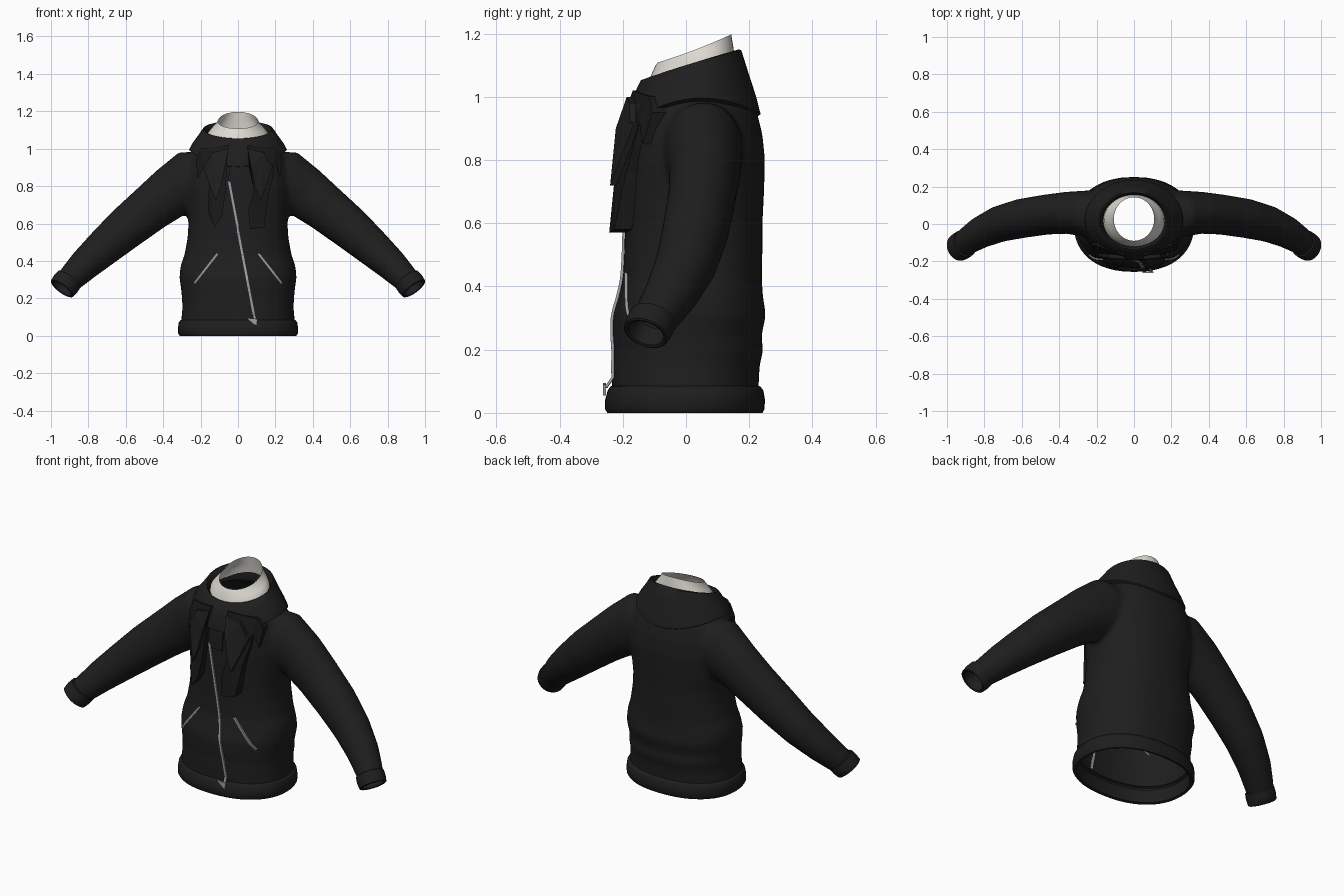
import bpy, bmesh, math
from mathutils import Vector
from mathutils.bvhtree import BVHTree

if "Cube" in bpy.data.objects:
    bpy.data.objects.remove(bpy.data.objects["Cube"])

N = 48


def material(name, rgb):
    m = bpy.data.materials.new(name)
    m.diffuse_color = (*rgb, 1)
    m.use_nodes = True
    m.node_tree.nodes["Principled BSDF"].inputs["Base Color"].default_value = m.diffuse_color
    return m


BLACK = material("black_fabric", (0.013, 0.013, 0.013))
DARK = material("dark_lining", (0.009, 0.009, 0.009))
WHITE = material("white_shirt", (0.72, 0.70, 0.64))
GREY = material("grey_metal", (0.33, 0.34, 0.36))


def add_object(name, bm, mat, smooth=True, angle=50):
    me = bpy.data.meshes.new(name)
    bmesh.ops.recalc_face_normals(bm, faces=bm.faces)
    bm.to_mesh(me)
    bm.free()
    ob = bpy.data.objects.new(name, me)
    bpy.context.collection.objects.link(ob)
    me.materials.append(mat)
    if smooth:
        bpy.ops.object.select_all(action='DESELECT')
        ob.select_set(True)
        bpy.context.view_layer.objects.active = ob
        bpy.ops.object.shade_smooth_by_angle(angle=math.radians(angle))
    return ob


def loft(bm, rings, caps=False):
    vs = [[bm.verts.new(p) for p in r] for r in rings]
    for a, b in zip(vs, vs[1:]):
        for i in range(len(a)):
            j = (i + 1) % len(a)
            bm.faces.new((a[i], a[j], b[j], b[i]))
    if caps:
        bm.faces.new(vs[0][::-1])
        bm.faces.new(vs[-1])


def ring(rx, yf, yb, zf, zs=None, zb=None, power=2.0):
    """Level or tilted oval: front, side and back heights."""
    zs = zf if zs is None else zs
    zb = zf if zb is None else zb
    pts = []
    for i in range(N):
        a = 2 * math.pi * i / N
        c, s = math.cos(a), math.sin(a)
        x = math.copysign(abs(c) ** (2 / power), c)
        t = math.copysign(abs(s) ** (2 / power), s)
        z = zs + (zb - zf) / 2 * t + ((zb + zf) / 2 - zs) * t * t
        pts.append((rx * x, (yf + yb) / 2 + (yb - yf) / 2 * t, z))
    return pts


def tube_ring(c, tangent, ry, rp):
    """Oval across a sleeve direction."""
    t = Vector(tangent).normalized()
    u = (Vector((0, 1, 0)) - t * t.y).normalized()
    v = t.cross(u)
    return [Vector(c) + u * ry * math.cos(2 * math.pi * i / N)
            + v * rp * math.sin(2 * math.pi * i / N) for i in range(N)]


def mirrored(rings, side):
    return [[(p[0] * side, p[1], p[2]) for p in r] for r in rings]


# Body: torso and sleeves fused into one cloth surface
TORSO = [(0.02, .305, -.235, .23), (0.09, .303, -.235, .23), (0.15, .297, -.235, .233),
         (0.20, .300, -.232, .245), (0.24, .303, -.235, .238), (0.31, .313, -.233, .253),
         (0.37, .308, -.213, .243), (0.43, .287, -.200, .240), (0.52, .270, -.195, .242),
         (0.60, .265, -.193, .242), (0.70, .275, -.190, .247), (0.80, .285, -.188, .250),
         (0.88, .275, -.185, .242), (0.95, .255, -.175, .225), (1.00, .220, -.155, .205),
         (1.04, .165, -.125, .175)]
SLEEVE = [((.12, .04, .87), .13, .12), ((.25, .055, .83), .125, .165),
          ((.36, .06, .765), .112, .140), ((.47, .05, .68), .107, .126),
          ((.60, .03, .575), .105, .115), ((.72, 0, .47), .097, .10),
          ((.82, -.045, .38), .085, .086), ((.89, -.09, .31), .073, .073),
          ((.92, -.115, .28), .066, .066)]
sleeve_rings = []
for i, (c, ry, rp) in enumerate(SLEEVE):
    a, b = SLEEVE[max(i - 1, 0)][0], SLEEVE[min(i + 1, len(SLEEVE) - 1)][0]
    sleeve_rings.append(tube_ring(c, Vector(b) - Vector(a), ry, rp))
bm = bmesh.new()
loft(bm, [ring(rx, yf, yb, z, power=2.25) for z, rx, yf, yb in TORSO], True)
for side in (1, -1):
    loft(bm, mirrored(sleeve_rings, side), True)
body = add_object("jacket_body", bm, BLACK, False)
rm = body.modifiers.new("fuse", 'REMESH')
rm.mode = 'VOXEL'
rm.voxel_size = 0.013
sm = body.modifiers.new("soften", 'SMOOTH')
sm.iterations = 6
sm.factor = 0.5
dg = bpy.context.evaluated_depsgraph_get()
fused = bpy.data.meshes.new_from_object(body.evaluated_get(dg))
bpy.data.objects.remove(body)

# Open the body at the waist, neck and wrists
bm = bmesh.new()
bm.from_mesh(fused)
wrist, axis = Vector((.915, -.11, .285)), Vector((.6, -.4, -.7)).normalized()
gone = []
for f in bm.faces:
    c = f.calc_center_median()
    neck = c.z > .9 and (c.x / .155) ** 2 + ((c.y - .025) / .14) ** 2 < 1
    cuff = (Vector((abs(c.x), c.y, c.z)) - wrist).dot(axis) > 0 and abs(c.x) > .8
    if c.z < .035 or neck or cuff:
        gone.append(f)
bmesh.ops.delete(bm, geom=gone, context='FACES')
surface = BVHTree.FromBMesh(bm)
add_object("jacket_body", bm, BLACK, True, 80)

# Waist hem band
bm = bmesh.new()
loft(bm, [ring(rx, yf, yb, z, power=2.25) for z, rx, yf, yb in
          [(.09, .290, -.222, .218), (.083, .308, -.240, .236), (.070, .317, -.248, .245),
           (.040, .321, -.256, .250), (.012, .320, -.256, .248), (0, .312, -.249, .242),
           (.004, .298, -.235, .228), (.07, .290, -.226, .222)]])
add_object("waist_hem", bm, BLACK)

# Cuffs
for side, label in ((1, "left"), (-1, "right")):
    c0, c1 = Vector((.902, -.102, .302)), Vector((.943, -.128, .250))
    d = c1 - c0
    rings = [tube_ring(c0 + d * k, (.57, -.3, -.76), r, r) for k, r in
             [(0, .066), (.05, .075), (.5, .077), (.95, .073), (1, .067), (.95, .058), (0, .056)]]
    bm = bmesh.new()
    loft(bm, mirrored(rings, side))
    add_object(label + "_cuff", bm, BLACK)

# Hood gathered as a tilted collar
bm = bmesh.new()
loft(bm, [ring(.245, -.175, .222, .90, .985, .935),
          ring(.262, -.195, .236, .905, .995, .945),
          ring(.243, -.192, .222, .94, 1.03, 1.00),
          ring(.212, -.168, .196, 1.0, 1.07, 1.08),
          ring(.187, -.143, .175, 1.052, 1.105, 1.147),
          ring(.180, -.136, .168, 1.055, 1.105, 1.150),
          ring(.165, -.122, .156, 1.035, 1.085, 1.125),
          ring(.168, -.125, .160, 1.0, 1.03, 1.05)])
add_object("hood_collar", bm, BLACK)

# Shirt neck
bm = bmesh.new()
loft(bm, [ring(.166, -.125, .160, 1.02, 1.05, 1.08),
          ring(.160, -.118, .155, 1.05, 1.085, 1.12),
          ring(.138, -.105, .150, 1.08, 1.11, 1.155),
          ring(.118, -.097, .146, 1.098, 1.128, 1.18),
          ring(.108, -.090, .143, 1.108, 1.148, 1.197)])
add_object("shirt_neck", bm, WHITE, True, 80)


def front_y(x, z):
    hit = surface.ray_cast(Vector((x, -1, z)), Vector((0, 1, 0)))[0]
    return hit.y if hit else -.2


def ribbon(name, a, b, width, mat, lift=0.008, steps=24):
    """Thin strip laid on the front of the cloth."""
    (x0, z0), (x1, z1) = a, b
    n = Vector((z1 - z0, x0 - x1)).normalized() * width / 2
    bm = bmesh.new()
    rows = []
    for i in range(steps + 1):
        k = i / steps
        x, z = x0 + (x1 - x0) * k, z0 + (z1 - z0) * k
        y = front_y(x, z)
        if z < .085:
            y = min(y, -.25)
        rows.append([(x + s * n.x, y - d, z + s * n.y)
                     for s, d in ((-1, -.001), (-1, lift), (1, lift), (1, -.001))])
    loft(bm, rows, True)
    return add_object(name, bm, mat, False)


# Front zip, pocket zips and neck placket
ribbon("front_zip", (-.05, .83), (.092, .08), .014, GREY)
for side, label in ((1, "left"), (-1, "right")):
    ribbon(label + "_pocket_zip", (side * .11, .44), (side * .235, .28), .012, GREY)
ribbon("neck_placket", (0, 1.0), (-.01, .80), .085, BLACK, 0.006)


def plate(name, outline, front, thick, mat):
    bm = bmesh.new()
    loft(bm, [[(x, front(x, z) + d, z) for x, z in outline] for d in (0, thick)], True)
    bmesh.ops.triangulate(bm, faces=[f for f in bm.faces if len(f.verts) > 4])
    return add_object(name, bm, mat, False)


# Zip pull
plate("zip_pull", [(.045, .095), (.105, .09), (.10, .055), (.085, .06)],
      lambda x, z: -.262, .009, GREY)


# Hanging lapels with ragged folds
def flap_y(x, z):
    y = -.165 - .045 * min(1, (1.03 - z) / .13) - .028 * max(0, (.9 - z) / .28)
    return y + max(0, abs(x) - .12) * .75


plate("left_lapel", [(.05, 1.02), (.20, 1.0), (.235, .95), (.225, .85), (.195, .92),
                     (.185, .84), (.165, .76), (.14, .58), (.065, .57), (.055, .66),
                     (.085, .78), (.06, .90)], flap_y, .055, DARK)
plate("right_lapel", [(-.05, 1.02), (-.20, 1.0), (-.225, .94), (-.215, .84), (-.18, .90),
                      (-.155, .83), (-.16, .66), (-.125, .58), (-.085, .64),
                      (-.065, .78), (-.06, .92)], flap_y, .055, DARK)
# Upper fold lying over each lapel
for side, label in ((1, "left"), (-1, "right")):
    pts = [(.05, 1.0), (.14, .98), (.17, .92), (.19, .91), (.15, .80), (.12, .72), (.09, .80), (.07, .9)]
    plate(label + "_lapel_fold", [(side * x, z) for x, z in pts],
          lambda x, z: flap_y(x, z) - .012, .02, BLACK)
